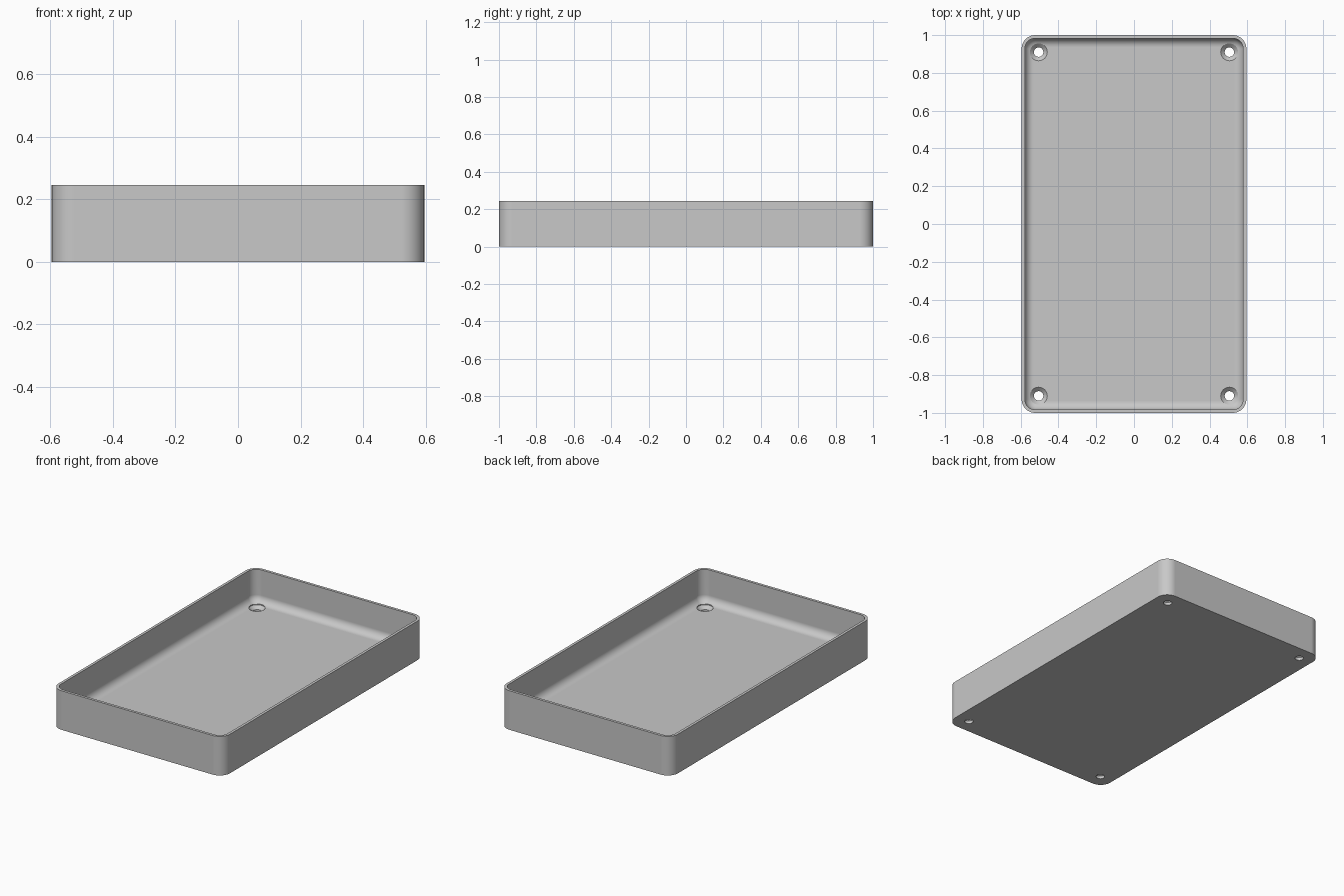
import bpy, bmesh
from math import sin, cos, pi, radians

cube = bpy.data.objects.get("Cube")
if cube:
    bpy.data.objects.remove(cube, do_unlink=True)

HALF_X, HALF_Y, HEIGHT = 0.595, 1.0, 0.245
CORNER, WALL, FLOOR, FILLET = 0.072, 0.017, 0.04, 0.046
HOLE_X, HOLE_Y = 0.505, 0.91
STEPS = 10

grey = bpy.data.materials.new("plain grey")
grey.use_nodes = True
colour = (0.58, 0.58, 0.58, 1)
grey.diffuse_color = colour
grey.node_tree.nodes["Principled BSDF"].inputs["Base Color"].default_value = colour


def make_object(name, bm):
    bmesh.ops.recalc_face_normals(bm, faces=bm.faces)
    mesh = bpy.data.meshes.new(name)
    bm.to_mesh(mesh)
    bm.free()
    mesh.materials.append(grey)
    obj = bpy.data.objects.new(name, mesh)
    bpy.context.collection.objects.link(obj)
    return obj


def rounded_ring(bm, inset, z):
    """Rounded rectangle, moved in from the outside by inset."""
    radius = CORNER - inset
    ring = []
    for quarter, (sx, sy) in enumerate([(1, 1), (-1, 1), (-1, -1), (1, -1)]):
        for i in range(STEPS + 1):
            a = (quarter + i / STEPS) * pi / 2
            ring.append(bm.verts.new((sx * (HALF_X - CORNER) + radius * cos(a),
                                      sy * (HALF_Y - CORNER) + radius * sin(a), z)))
    return ring


def circle_ring(bm, x, y, radius, z, sides=40):
    return [bm.verts.new((x + radius * cos(2 * pi * i / sides),
                          y + radius * sin(2 * pi * i / sides), z)) for i in range(sides)]


def skin(bm, rings):
    """Join rings with quads and cap both ends."""
    for a, b in zip(rings, rings[1:]):
        for i in range(len(a)):
            j = (i + 1) % len(a)
            bm.faces.new((a[i], a[j], b[j], b[i]))
    bm.faces.new(rings[0])
    bm.faces.new(rings[-1])


# Tray: outer wall, rim, inner wall and rounded inner floor edge
bm = bmesh.new()
profile = [(0, 0), (0, HEIGHT), (WALL, HEIGHT)]
for i in range(STEPS + 1):
    a = i / STEPS * pi / 2
    profile.append((WALL + FILLET * (1 - cos(a)), FLOOR + FILLET * (1 - sin(a))))
skin(bm, [rounded_ring(bm, inset, z) for inset, z in profile])
tray = make_object("tray", bm)

# Countersunk screw holes in the four corners
bm = bmesh.new()
for x in (-HOLE_X, HOLE_X):
    for y in (-HOLE_Y, HOLE_Y):
        steps = [(0.025, -0.1), (0.025, 0.018), (0.046, FLOOR - 0.002), (0.046, 0.12)]
        skin(bm, [circle_ring(bm, x, y, r, z) for r, z in steps])
cutter = make_object("screw_hole_cutter", bm)
cutter.hide_render = True

cut = tray.modifiers.new("screw holes", "BOOLEAN")
cut.operation = "DIFFERENCE"
cut.solver = "EXACT"
cut.object = cutter

bpy.ops.object.select_all(action="DESELECT")
tray.select_set(True)
bpy.context.view_layer.objects.active = tray
bpy.ops.object.modifier_apply(modifier=cut.name)
bpy.data.objects.remove(cutter, do_unlink=True)

# Smooth corners with flat walls and floor
bpy.ops.object.shade_smooth_by_angle(angle=radians(30))
weighted = tray.modifiers.new("flat panels", "WEIGHTED_NORMAL")
weighted.keep_sharp = True
